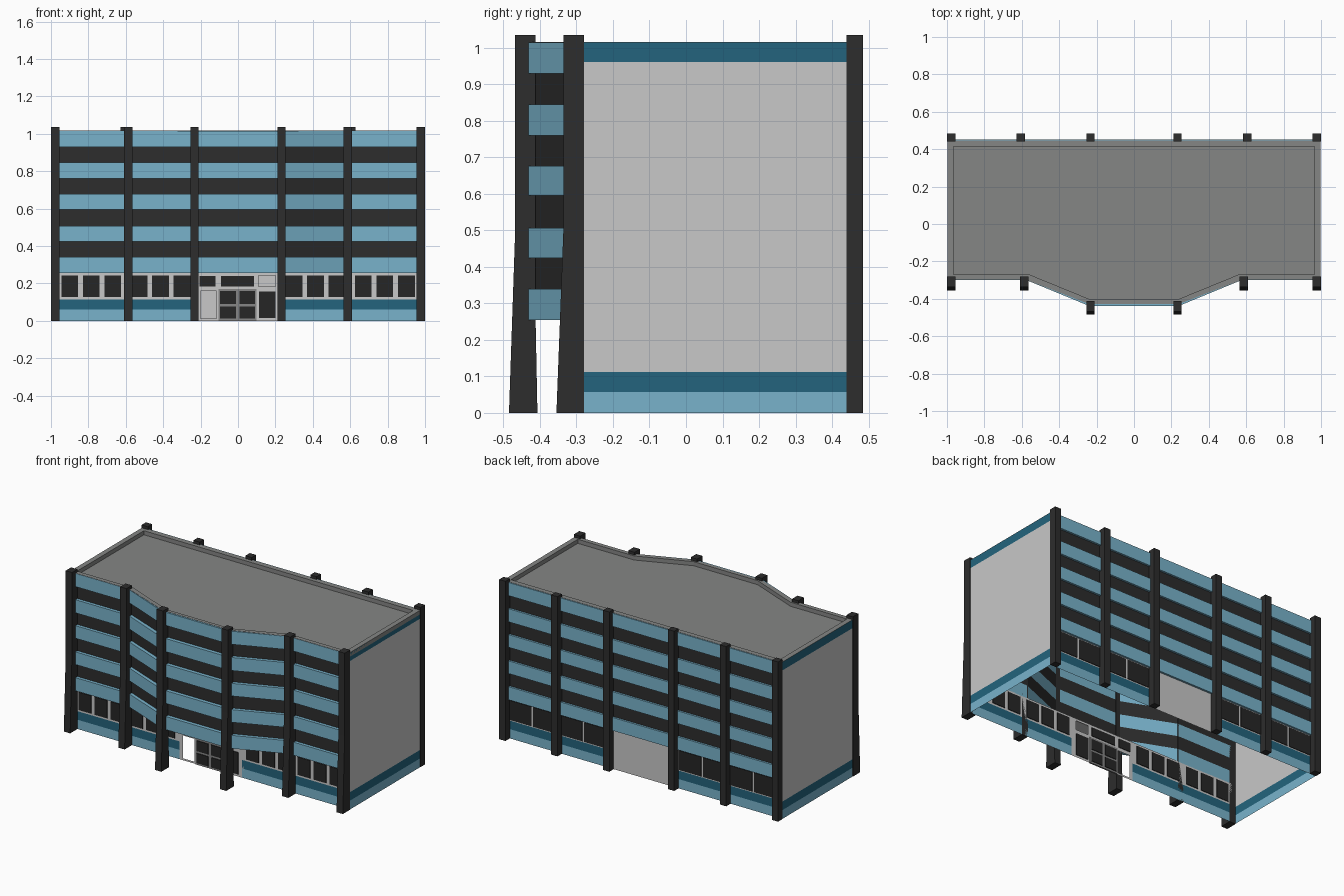
import bpy, bmesh

if "Cube" in bpy.data.objects:
    bpy.data.objects.remove(bpy.data.objects["Cube"])

def mat(name, r, g, b):
    m = bpy.data.materials.new(name)
    m.diffuse_color = (r, g, b, 1)
    m.use_nodes = True
    m.node_tree.nodes["Principled BSDF"].inputs["Base Color"].default_value = m.diffuse_color
    return m

BLUE = mat("light blue panel", 0.19, 0.45, 0.60)
TEAL = mat("dark teal", 0.017, 0.127, 0.205)
GREY = mat("light grey wall", 0.58, 0.58, 0.58)
DARK = mat("charcoal", 0.026, 0.026, 0.026)
GLASS = mat("dark glass", 0.019, 0.019, 0.019)
ROOF = mat("roof grey", 0.235, 0.24, 0.235)
FRAME = mat("door frame grey", 0.24, 0.24, 0.24)

def finish(name, bm, m, closed=True):
    if closed:
        bmesh.ops.recalc_face_normals(bm, faces=bm.faces)
    me = bpy.data.meshes.new(name)
    bm.to_mesh(me)
    bm.free()
    me.materials.append(m)
    ob = bpy.data.objects.new(name, me)
    bpy.context.collection.objects.link(ob)
    return ob

def strip(name, path, z0, z1, m):
    """Upright wall sheet along a plan path."""
    bm = bmesh.new()
    lo = [bm.verts.new((x, y, z0)) for x, y in path]
    hi = [bm.verts.new((x, y, z1)) for x, y in path]
    for i in range(len(path) - 1):
        bm.faces.new((lo[i], lo[i + 1], hi[i + 1], hi[i]))
    return finish(name, bm, m, False)

def ledge(name, outer, inner, z0, z1, m, loop=False):
    """Solid band between two matching plan paths."""
    bm = bmesh.new()
    n = len(outer)
    rows = [[bm.verts.new((x, y, z)) for x, y in p]
            for p, z in ((outer, z0), (outer, z1), (inner, z1), (inner, z0))]
    for i in range(n if loop else n - 1):
        j = (i + 1) % n
        for a in range(4):
            b = (a + 1) % 4
            bm.faces.new((rows[a][i], rows[a][j], rows[b][j], rows[b][i]))
    if not loop:
        for i in (0, n - 1):
            bm.faces.new([r[i] for r in rows])
    return finish(name, bm, m)

def box(name, x0, x1, y0, y1, z0, z1, m):
    return ledge(name, [(x0, y0), (x1, y0)], [(x0, y1), (x1, y1)], z0, z1, m)

def pillar(name, x, profile):
    """Side profile in y,z extruded across x."""
    bm = bmesh.new()
    f = bm.faces.new([bm.verts.new((x - 0.0225, y, z)) for y, z in profile])
    r = bmesh.ops.extrude_face_region(bm, geom=[f])
    vs = [g for g in r["geom"] if isinstance(g, bmesh.types.BMVert)]
    bmesh.ops.translate(bm, verts=vs, vec=(0.045, 0, 0))
    return finish(name, bm, DARK)

def slab(name, pts, z, m):
    bm = bmesh.new()
    bm.faces.new([bm.verts.new((x, y, z)) for x, y in pts])
    return finish(name, bm, m, False)

def bay_path(e, flat, xk, xc, front):
    return [(-e, flat), (-xk, flat), (-xc, front), (xc, front), (xk, flat), (e, flat)]

W, FY, BY = 0.998, -0.28, 0.44
TOP = 1.035
glaze = bay_path(0.98, FY, 0.57, 0.235, -0.415)
outer = bay_path(0.98, -0.30, 0.575, 0.24, -0.438)
back_in = [(0.98, BY), (-0.98, BY)]
back_out = [(0.98, 0.453), (-0.98, 0.453)]

# blue spandrel bands with dark glazing between, front and back
bands = [(0.255, 0.34), (0.425, 0.507), (0.595, 0.677), (0.76, 0.845), (0.93, 1.015)]
for i, (z0, z1) in enumerate(bands):
    ledge(f"front_spandrel_{i}", outer, glaze, z0, z1, BLUE)
    ledge(f"back_spandrel_{i}", back_out, back_in, z0, z1, BLUE)
    if i < 4:
        strip(f"front_glazing_{i}", glaze, z1, bands[i + 1][0], DARK)
        strip(f"back_glazing_{i}", back_in, z1, bands[i + 1][0], DARK)

# side walls with coloured base and top bands
for s, side in ((1, "right"), (-1, "left")):
    p = [(s * W, FY), (s * W, BY)][::s]
    for part, z0, z1, m in (("base", 0, 0.057, BLUE), ("plinth", 0.057, 0.112, TEAL),
                            ("wall", 0.112, 0.962, GREY), ("cornice", 0.962, 1.015, TEAL)):
        strip(f"{side}_{part}", p, z0, z1, m)

# ground floor bays beside the entrance, front and back
for y, side, d in ((FY, "front", 1), (BY, "back", -1)):
    for s in (-1, 1):
        p = sorted([(s * 0.98, y), (s * 0.225, y)])[::d]
        strip(f"{side}_base", p, 0, 0.06, BLUE)
        strip(f"{side}_plinth", p, 0.06, 0.115, TEAL)
        strip(f"{side}_window_wall", p, 0.115, 0.257, GREY)
        if side == "front":
            wins = [(a + k * 0.115, 0.09) for a in (0.255, 0.625) for k in range(3)]
            h = (0.127, 0.243)
        else:
            wins = [(a + k * 0.173, 0.16) for a in (0.26, 0.625) for k in range(2)]
            h = (0.122, 0.248)
        for a, w in wins:
            x0, x1 = sorted((s * a, s * (a + w)))
            box(f"{side}_window", x0, x1, y - 0.004, y + 0.004, *h, GLASS)
strip("back_centre_panel", [(0.235, BY), (-0.235, BY)], 0, 0.257, GREY)

# entrance wall: grid of cells, two left open
xs = [-0.235, -0.2, -0.115, 0.11, 0.2, 0.235]
zs = [0, 0.012, 0.16, 0.183, 0.242, 0.257]
for i in range(5):
    for k in range(4 + 1):
        if (i, k) not in ((1, 1), (3, 3)):
            strip("entrance_wall", [(xs[i], FY), (xs[i + 1], FY)], zs[k], zs[k + 1], GREY)
for x0, x1, z0, z1 in ((0.112, 0.2, 0.015, 0.157), (-0.205, -0.12, 0.183, 0.24),
                       (-0.09, 0.085, 0.183, 0.24)):
    box("entrance_pane", x0, x1, FY - 0.004, FY + 0.004, z0, z1, GLASS)

# double doors with two panes each
box("door_frame", -0.105, 0.1, FY - 0.005, FY + 0.005, 0, 0.17, FRAME)
for x0 in (-0.095, 0.008):
    for z0, z1 in ((0.012, 0.076), (0.09, 0.158)):
        box("door_pane", x0, x0 + 0.083, FY - 0.009, FY + 0.009, z0, z1, GLASS)

# underside of the projecting upper floors
slab("bay_soffit", [glaze[k] for k in (4, 3, 2, 1)], 0.256, GREY)

# roof and parapet
edge = bay_path(W, -0.298, 0.575, 0.24, -0.428) + [(W, 0.447), (-W, 0.447)]
inner = bay_path(0.965, -0.27, 0.56, 0.23, -0.405) + [(0.965, 0.415), (-0.965, 0.415)]
slab("roof", inner, 0.99, ROOF)
ledge("parapet", edge, inner, 0.99, 1.0165, ROOF, loop=True)

# pillars, flared at the foot along the front
def flared(front, back, foot, heel):
    return [(foot, 0), (heel, 0), (back, 0.3), (back, TOP), (front, TOP), (front, 0.5)]

for s in (-1, 1):
    for x in (0.9775, 0.587):
        pillar("front_pillar", s * x, flared(-0.336, -0.28, -0.355, -0.28))
    pillar("front_bay_pillar", s * 0.2325, flared(-0.468, -0.413, -0.485, -0.407))
    for x in (0.9775, 0.605, 0.2325):
        pillar("back_pillar", s * x, [(0.44, 0), (0.485, 0), (0.485, TOP), (0.44, TOP)])
